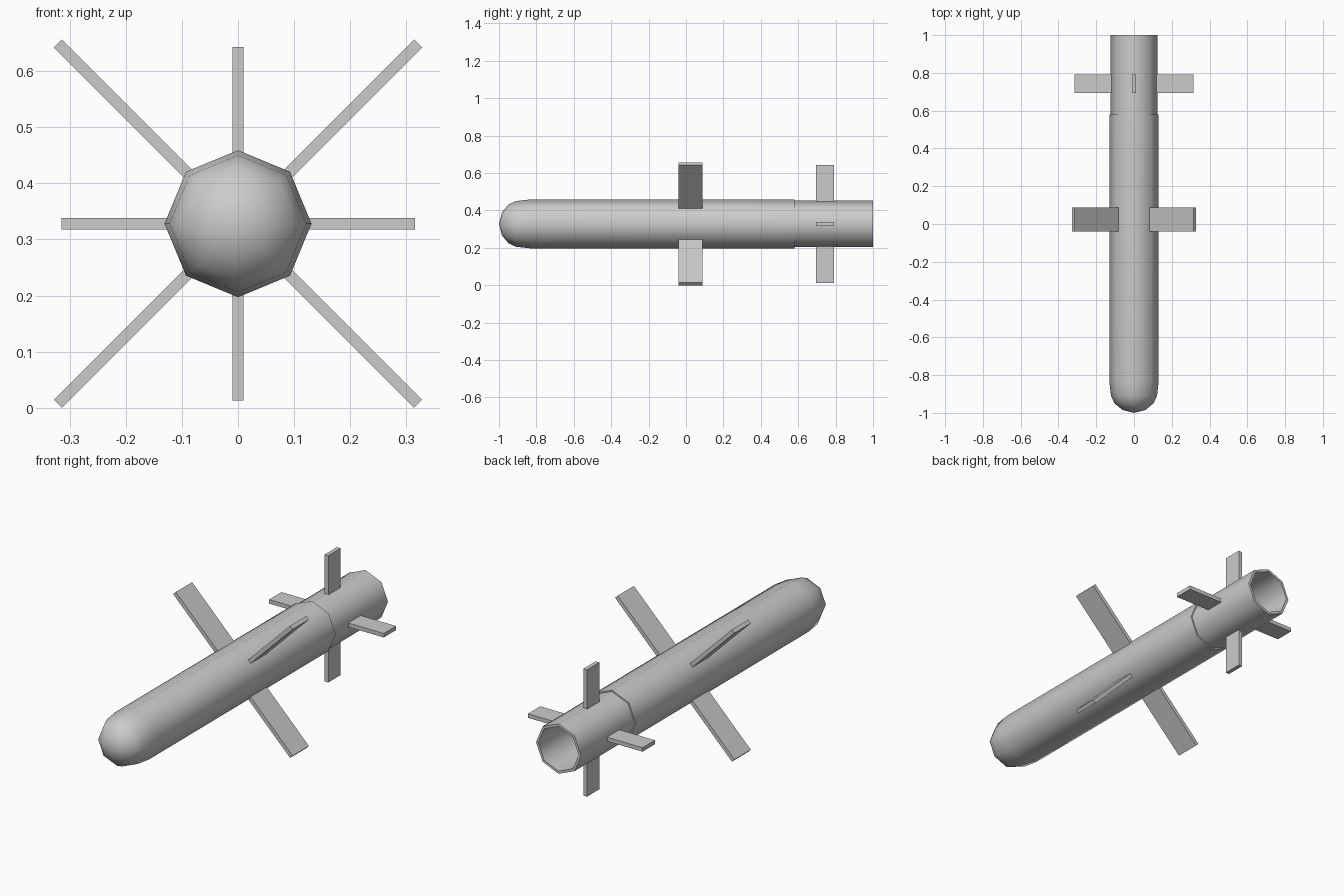
import bpy, bmesh, math
from mathutils import Matrix, Vector

cube = bpy.data.objects.get("Cube")
if cube:
    bpy.data.objects.remove(cube, do_unlink=True)

AXIS_Z = 0.328   # height of the body axis
SIDES = 8

grey = bpy.data.materials.new("light grey")
grey.use_nodes = True
colour = (0.6, 0.6, 0.6, 1)
grey.diffuse_color = colour
grey.node_tree.nodes["Principled BSDF"].inputs["Base Color"].default_value = colour


def add_object(name, bm):
    bmesh.ops.recalc_face_normals(bm, faces=bm.faces)
    mesh = bpy.data.meshes.new(name)
    bm.to_mesh(mesh)
    bm.free()
    mesh.materials.append(grey)
    obj = bpy.data.objects.new(name, mesh)
    obj.location.z = AXIS_Z
    bpy.context.collection.objects.link(obj)
    return obj


def lathe(name, profile):
    """Revolve (y, radius) points about the y axis into an octagonal, smooth body."""
    bm = bmesh.new()
    rings = []
    for y, r in profile:
        if r == 0:
            rings.append([bm.verts.new((0, y, 0))] * SIDES)
        else:
            angles = [2 * math.pi * i / SIDES for i in range(SIDES)]
            rings.append([bm.verts.new((r * math.cos(a), y, r * math.sin(a))) for a in angles])
    for a, b in zip(rings, rings[1:]):
        for i in range(SIDES):
            j = (i + 1) % SIDES
            corners = list(dict.fromkeys((a[i], a[j], b[j], b[i])))
            bm.faces.new(corners)
    obj = add_object(name, bm)
    bpy.ops.object.select_all(action='DESELECT')
    obj.select_set(True)
    bpy.context.view_layer.objects.active = obj
    bpy.ops.object.shade_smooth_by_angle(angle=math.radians(60))


def fin(name, angle, root, tip, y0, y1, thickness=0.02):
    """Flat plate reaching outward from the axis at the given angle."""
    bm = bmesh.new()
    bmesh.ops.create_cube(bm, size=1)
    size = Matrix.Diagonal((tip - root, y1 - y0, thickness, 1))
    place = Matrix.Translation(Vector(((root + tip) / 2, (y0 + y1) / 2, 0)))
    turn = Matrix.Rotation(-math.radians(angle), 4, 'Y')
    bmesh.ops.transform(bm, matrix=turn @ place @ size, verts=bm.verts)
    add_object(name, bm)


# Main body with rounded nose and closed rear shoulder
lathe("body", [(-1, 0), (-0.985, 0.06), (-0.95, 0.103), (-0.91, 0.122),
               (-0.83, 0.131), (0.58, 0.131), (0.58, 0)])

# Narrower tail tube with an open bore
lathe("tail_tube", [(0.57, 0.124), (1, 0.124), (1, 0.111), (0.59, 0.111), (0.59, 0)])

# Diagonal wings amidships
for label, angle in (("upper_left", 45), ("upper_right", 135),
                     ("lower_right", 225), ("lower_left", 315)):
    fin("wing_" + label, angle, 0.10, 0.454, -0.04, 0.088)

# Upright cross of tail fins
for label, angle in (("left", 0), ("top", 90), ("right", 180), ("bottom", 270)):
    fin("tail_fin_" + label, angle, 0.115, 0.315, 0.694, 0.791)
